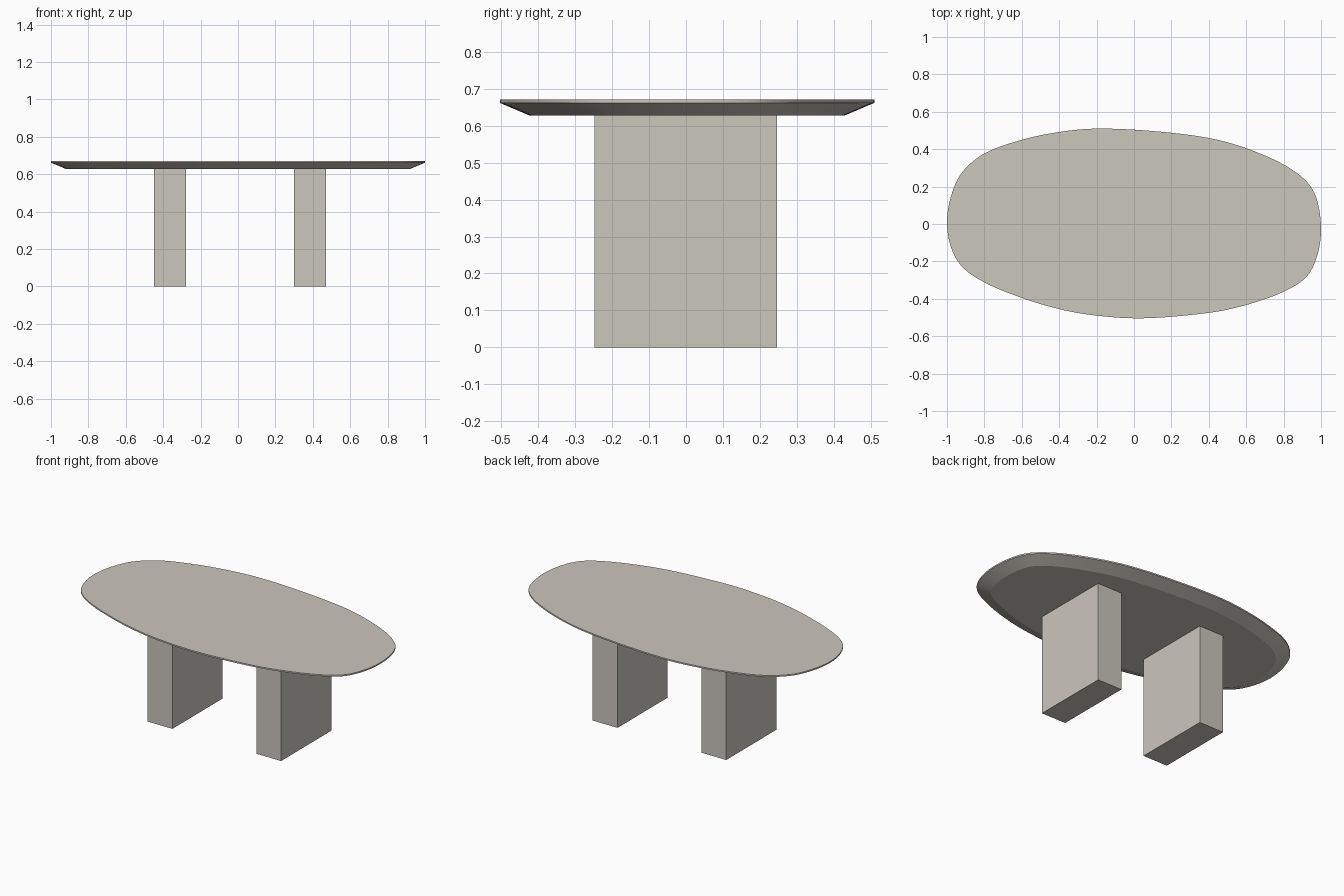
import bpy, bmesh, math
from mathutils import Vector

if "Cube" in bpy.data.objects:
    bpy.data.objects.remove(bpy.data.objects["Cube"])

stone = bpy.data.materials.new("warm_grey")
stone.diffuse_color = (0.60, 0.57, 0.515, 1)
stone.use_nodes = True
stone.node_tree.nodes["Principled BSDF"].inputs["Base Color"].default_value = stone.diffuse_color

TOP, EDGE, UNDER = 0.671, 0.662, 0.628

# Organic oval outline of the top, counter-clockwise
OUTLINE = [(1.0, -0.03), (0.978, 0.13), (0.925, 0.225), (0.8, 0.318), (0.6, 0.405),
           (0.4, 0.46), (0.1, 0.497), (-0.2, 0.51), (-0.4, 0.492), (-0.6, 0.45),
           (-0.8, 0.377), (-0.92, 0.275), (-0.978, 0.15), (-1.0, 0.01),
           (-0.978, -0.125), (-0.92, -0.228), (-0.8, -0.312), (-0.6, -0.395),
           (-0.4, -0.455), (-0.2, -0.49), (0.05, -0.504), (0.4, -0.475),
           (0.6, -0.433), (0.8, -0.362), (0.92, -0.285), (0.978, -0.175)]


def smooth_loop(points, steps):
    """Closed Catmull-Rom curve through the points."""
    p = [Vector(q) for q in points]
    n, out = len(p), []
    for i in range(n):
        a, b, c, d = p[i - 1], p[i], p[(i + 1) % n], p[(i + 2) % n]
        k = (c - b).length
        m1 = (c - a) * k / ((b - a).length + k)
        m2 = (d - b) * k / ((d - c).length + k)
        for s in range(steps):
            t = s / steps
            out.append(b * (2*t**3 - 3*t**2 + 1) + m1 * (t**3 - 2*t**2 + t)
                       + c * (3*t**2 - 2*t**3) + m2 * (t**3 - t**2))
    return out


def inset(loop, dist):
    """Move the loop inwards along its averaged normals."""
    n, out = len(loop), []
    for i, p in enumerate(loop):
        t = (loop[(i + 5) % n] - loop[i - 5]).normalized()
        out.append(p + Vector((-t.y, t.x)) * dist)
    return out


def finish(name, bm):
    bmesh.ops.recalc_face_normals(bm, faces=bm.faces)
    mesh = bpy.data.meshes.new(name)
    bm.to_mesh(mesh)
    bm.free()
    mesh.materials.append(stone)
    obj = bpy.data.objects.new(name, mesh)
    bpy.context.collection.objects.link(obj)
    return obj


# Table top: thin vertical lip, then a wide bevel to a smaller underside
outer = smooth_loop(OUTLINE, 6)
bm = bmesh.new()
rings = [[bm.verts.new((p.x, p.y, z)) for p in loop]
         for loop, z in ((outer, TOP), (outer, EDGE), (inset(outer, 0.08), UNDER))]
for upper, lower in zip(rings, rings[1:]):
    for i in range(len(upper)):
        bm.faces.new((upper[i - 1], upper[i], lower[i], lower[i - 1]))
bm.faces.new(rings[0])
bm.faces.new(rings[-1])
top = finish("table_top", bm)
bpy.context.view_layer.objects.active = top
top.select_set(True)
bpy.ops.object.shade_smooth_by_angle(angle=math.radians(20))

# Two slab legs
for name, x in (("left_leg", -0.364), ("right_leg", 0.385)):
    bm = bmesh.new()
    bmesh.ops.create_cube(bm, size=1)
    bmesh.ops.scale(bm, vec=(0.171, 0.494, UNDER), verts=bm.verts)
    bmesh.ops.translate(bm, vec=(x, -0.001, UNDER / 2), verts=bm.verts)
    finish(name, bm)
